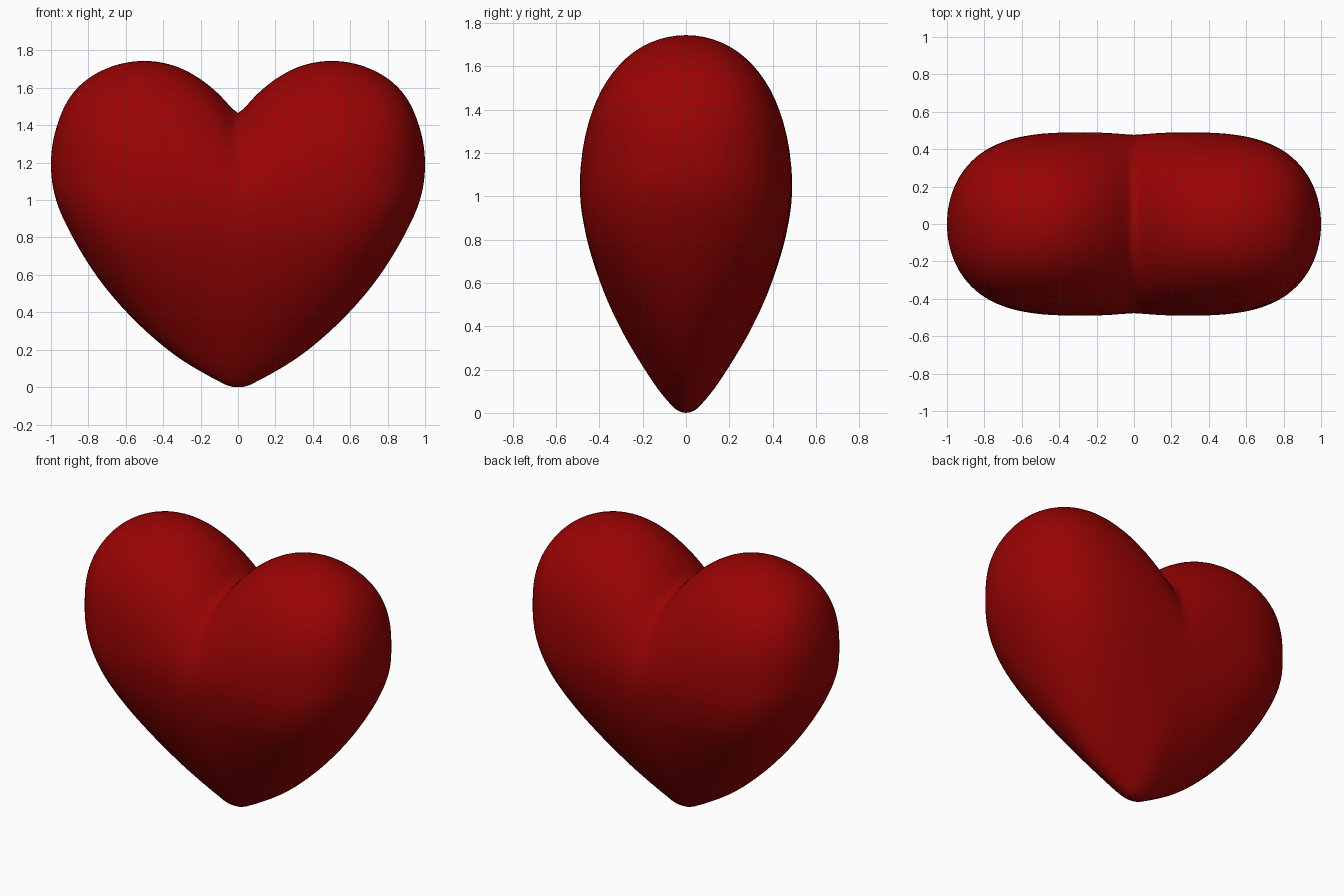
import bpy, bmesh, math

if "Cube" in bpy.data.objects:
    bpy.data.objects.remove(bpy.data.objects["Cube"])

# Profiles: centre height and half height along the width, side outline along the height
MID = [(-.05, .758), (0, .7325), (.05, .758), (.1, .797), (.2, .865), (.33, .94), (.5, 1.025),
       (.73, 1.125), (.9, 1.19), (1, 1.19)]
HALF = [(-.05, .753), (0, .7325), (.05, .753), (.1, .771), (.2, .797), (.33, .82), (.5, .83),
        (.73, .828), (.9, .82), (1, .82)]
SIDE = [(.05, .08), (.1, .122), (.2, .19), (.4, .307), (.6, .395), (.8, .457), (1, .489),
        (1.2, .479), (1.4, .43), (1.6, .313)]


def smooth(table, t):
    """Cubic interpolation through a short table of points."""
    n = len(table)
    t = min(max(t, table[0][0]), table[-1][0])
    i = next(k for k in range(n - 1) if t <= table[k + 1][0])

    def slope(k):
        a, b = table[max(k - 1, 0)], table[min(k + 1, n - 1)]
        return (b[1] - a[1]) / (b[0] - a[0])

    (x0, y0), (x1, y1) = table[i], table[i + 1]
    h = x1 - x0
    s = (t - x0) / h
    return (y0 * (1 + 2 * s) * (1 - s) ** 2 + y1 * s * s * (3 - 2 * s)
            + h * slope(i) * s * (1 - s) ** 2 + h * slope(i + 1) * s * s * (s - 1))


def section(ax):
    """Centre height, half height and fullness of the slice at a distance from the middle."""
    return smooth(MID, ax), smooth(HALF, ax) * math.sqrt(1 - ax * ax), math.sqrt(1 - ax ** 4.4)


def bulge(w):
    return max(1 - abs(w) ** 2.8, 0) ** .5


def widest(z):
    best = 0
    for k in range(99):
        mid, half, full = section(k / 100)
        best = max(best, full * bulge((z - mid) / half))
    return best


DEPTH = [(z, y / widest(z)) for z, y in SIDE]

SLICES, RING = 96, 80
bm = bmesh.new()
rings = []

# Heart: closed rings across the width, joined side to side
for i in range(1, SLICES):
    x = math.sin(-math.pi / 2 + math.pi * i / SLICES)
    mid, half, full = section(abs(x))
    ring = []
    for j in range(RING):
        t = 2 * math.pi * j / RING
        w = math.sin(t)
        z = mid + half * w
        y = math.copysign(bulge(w), math.cos(t)) * full * smooth(DEPTH, z)
        ring.append(bm.verts.new((x, y, z)))
    rings.append(ring)

for r0, r1 in zip(rings, rings[1:]):
    for j in range(RING):
        k = (j + 1) % RING
        bm.faces.new((r0[j], r0[k], r1[k], r1[j]))

# Rounded ends
for ring, x in ((rings[0], -1), (rings[-1], 1)):
    pole = bm.verts.new((x, 0, MID[-1][1]))
    for j in range(RING):
        bm.faces.new((ring[j], ring[(j + 1) % RING], pole))

bmesh.ops.recalc_face_normals(bm, faces=bm.faces)
for f in bm.faces:
    f.smooth = True
mesh = bpy.data.meshes.new("heart")
bm.to_mesh(mesh)
bm.free()

heart = bpy.data.objects.new("heart", mesh)
bpy.context.collection.objects.link(heart)
red = bpy.data.materials.new("red")
red.diffuse_color = (0.32, 0.001, 0.001, 1)
red.use_nodes = True
red.node_tree.nodes["Principled BSDF"].inputs["Base Color"].default_value = red.diffuse_color
mesh.materials.append(red)
